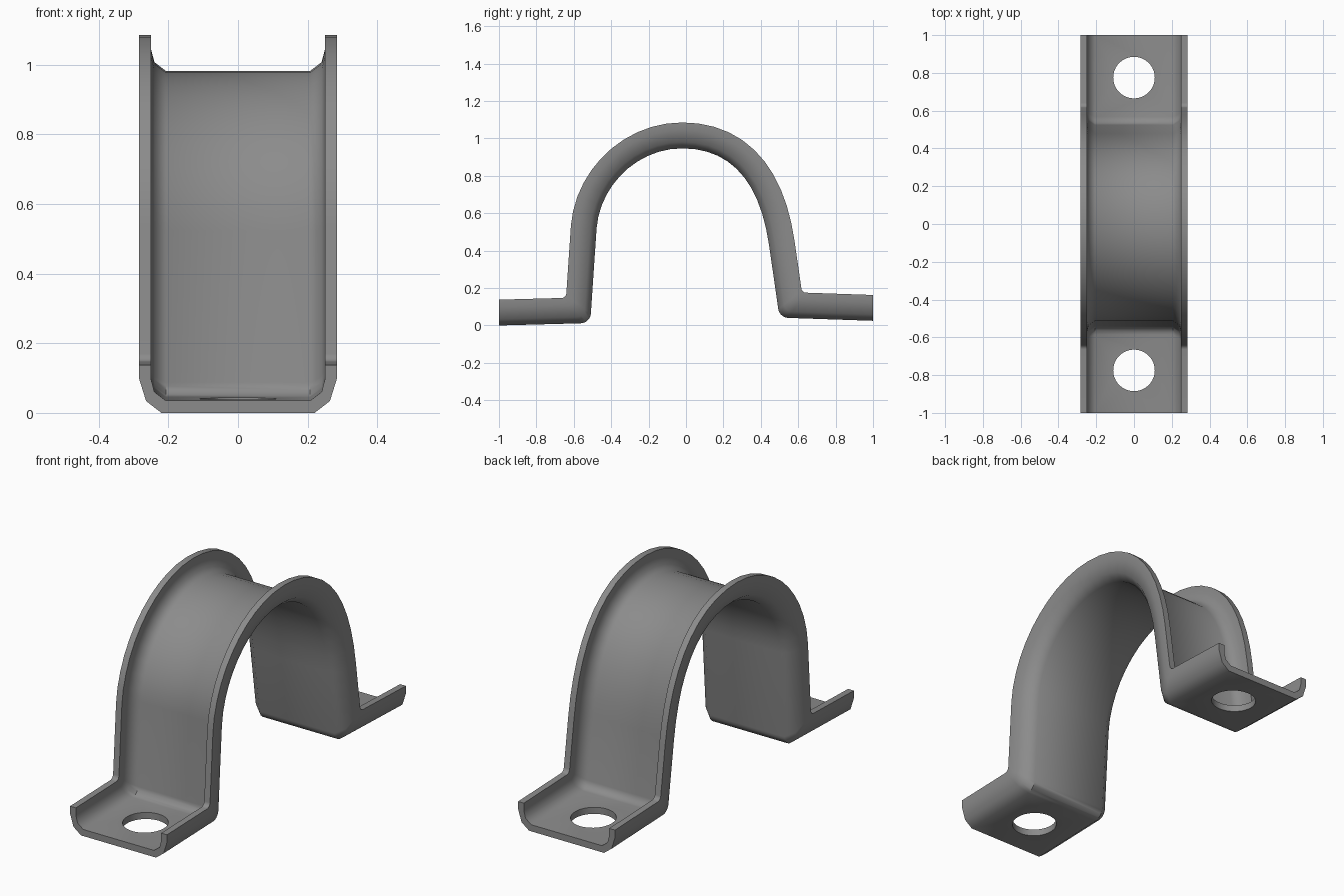
import bpy
import bmesh
import math
from mathutils import Vector
from mathutils.geometry import interpolate_bezier

cube = bpy.data.objects.get("Cube")
if cube:
    bpy.data.objects.remove(cube)

# Material
steel = bpy.data.materials.new("grey steel")
steel.use_nodes = True
colour = (0.26, 0.26, 0.26, 1)
steel.diffuse_color = colour
steel.node_tree.nodes["Principled BSDF"].inputs["Base Color"].default_value = colour

# Path of the strap's underside in (y, z): foot, leg, arch, leg, foot
arch_start, apex, arch_end = (-0.478, 0.52), (-0.02, 0.947), (0.444, 0.43)
V = lambda p: Vector((p[0], p[1], 0))
rise = interpolate_bezier(V(arch_start), V((-0.46, 0.75)), V((-0.26, 0.947)), V(apex), 12)
fall = interpolate_bezier(V(apex), V((0.24, 0.947)), V((0.395, 0.77)), V(arch_end), 12)
path = [Vector((-1, 0)), Vector((-0.512, 0.013))]
path += [p.to_2d() for p in rise + fall[1:]]
path += [Vector((0.5, 0.042)), Vector((1, 0.025))]

# Channel cross-section: (half-width x, distance out from the underside)
half = [(0.22, 0), (0.264, 0.034), (0.284, 0.098), (0.284, 0.138),
        (0.25, 0.138), (0.25, 0.098), (0.24, 0.06), (0.207, 0.035)]
section = half + [(-x, d) for x, d in reversed(half)]


def offset_path(dist):
    """Mitred offset of the path, with its ends kept square."""
    result = []
    for i, p in enumerate(path):
        a = (p - path[i - 1]).normalized() if i else None
        b = (path[i + 1] - p).normalized() if i < len(path) - 1 else None
        a, b = a or b, b or a
        na, nb = Vector((-a.y, a.x)), Vector((-b.y, b.x))
        q = p + (na + nb) * dist / (1 + na.dot(nb))
        if i in (0, len(path) - 1):
            q.x = p.x
        result.append(q)
    return result


def fillet(prev, corner, nxt, radius, steps=5):
    """Round one corner of a polyline."""
    a, b = (prev - corner).normalized(), (nxt - corner).normalized()
    angle = a.angle(b)
    reach = radius / math.tan(angle / 2)
    centre = corner + (a + b).normalized() * radius / math.sin(angle / 2)
    start, end = corner + a * reach - centre, corner + b * reach - centre
    return [centre + (start * (1 - t) + end * t).normalized() * radius
            for t in (k / steps for k in range(steps + 1))]


def rail(x, dist):
    """One lengthwise line of the strap, rounded at both foot corners."""
    pts = offset_path(dist)
    radius = max(0.025, 0.055 - dist * 0.3)
    line = [pts[0]] + fillet(*pts[:3], radius) + pts[2:-2]
    line += fillet(*pts[-3:], radius) + [pts[-1]]
    return [(x, p.x, p.y) for p in line]


# Strap body: a channel swept along the path
bm = bmesh.new()
rails = [[bm.verts.new(c) for c in rail(x, d)] for x, d in section]
for r, s in zip(rails, rails[1:] + rails[:1]):
    for i in range(len(r) - 1):
        bm.faces.new((r[i], r[i + 1], s[i + 1], s[i]))
for end in (0, -1):
    bm.faces.new([r[end] for r in rails])
bmesh.ops.recalc_face_normals(bm, faces=bm.faces)
mesh = bpy.data.meshes.new("strap_clamp")
bm.to_mesh(mesh)
bm.free()
mesh.materials.append(steel)
strap = bpy.data.objects.new("strap_clamp", mesh)
bpy.context.collection.objects.link(strap)
bpy.context.view_layer.objects.active = strap
strap.select_set(True)

# Bolt holes through both feet
for y in (-0.775, 0.775):
    bpy.ops.mesh.primitive_cylinder_add(vertices=40, radius=0.11, depth=0.4, location=(0, y, 0))
    cutter = bpy.context.object
    cutter.name = "hole_cutter"
    cutter.hide_render = True
    cutter.data.materials.append(steel)
    bpy.context.view_layer.objects.active = strap
    cut = strap.modifiers.new("bolt_hole", 'BOOLEAN')
    cut.operation, cut.solver, cut.object = 'DIFFERENCE', 'EXACT', cutter
    bpy.ops.object.modifier_apply(modifier=cut.name)
    bpy.data.objects.remove(cutter)

# Smooth bends, sharp sheet edges
bpy.ops.object.select_all(action='DESELECT')
strap.select_set(True)
bpy.ops.object.shade_smooth_by_angle(angle=math.radians(42))
